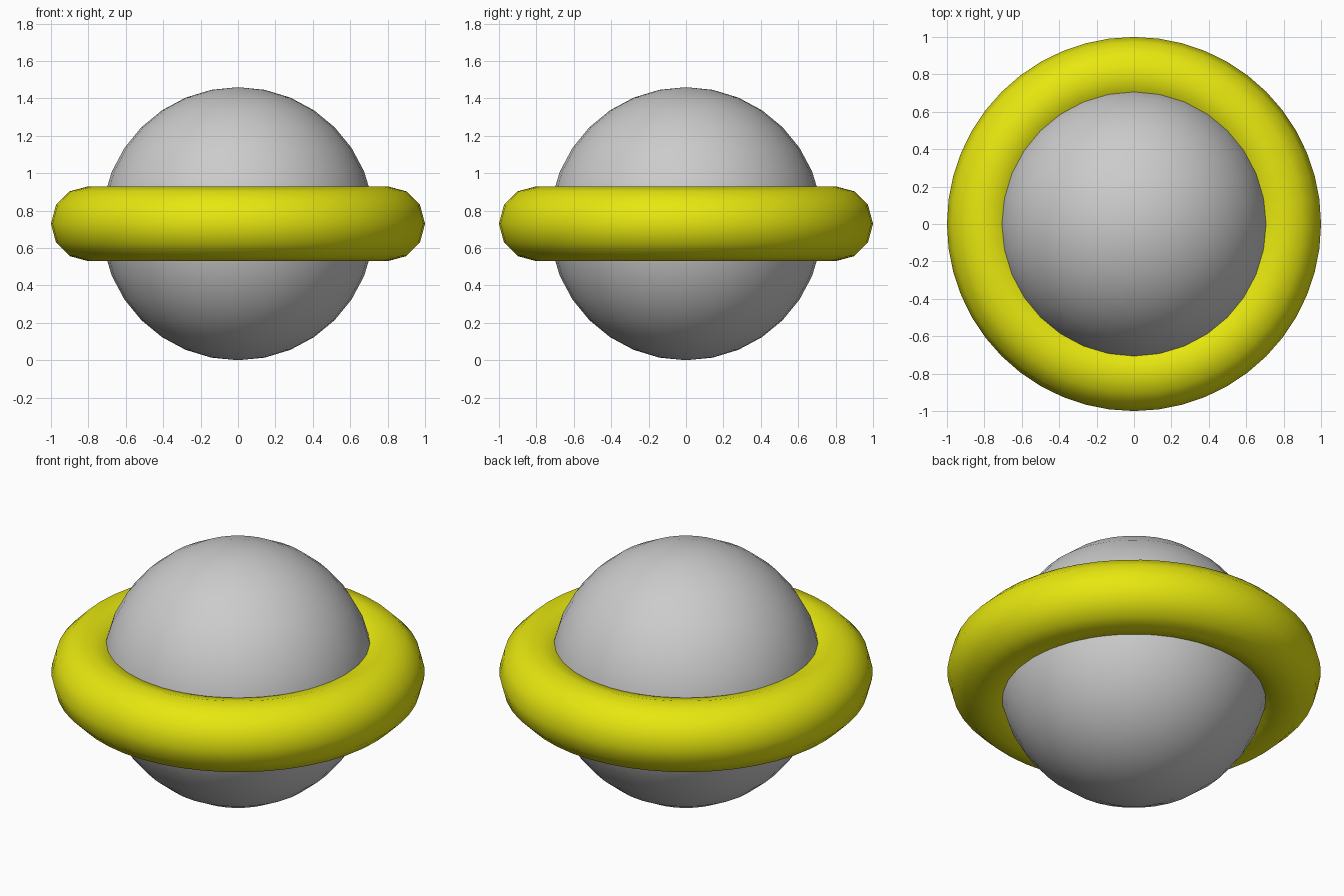
import bpy

if "Cube" in bpy.data.objects:
    bpy.data.objects.remove(bpy.data.objects["Cube"])

CENTRE = (0, 0, 0.73)


def finish(name):
    obj = bpy.context.object
    obj.name = name
    bpy.ops.object.shade_smooth()
    return obj


# Grey ball
bpy.ops.mesh.primitive_uv_sphere_add(segments=32, ring_count=16, radius=0.73, location=CENTRE)
finish("ball")

# Yellow ring around the ball's equator
bpy.ops.mesh.primitive_torus_add(major_segments=48, minor_segments=12,
                                 major_radius=0.8, minor_radius=0.2, location=CENTRE)
ring = finish("ring")
yellow = bpy.data.materials.new("yellow")
yellow.diffuse_color = (0.8, 0.8, 0.005, 1)
yellow.use_nodes = True
yellow.node_tree.nodes["Principled BSDF"].inputs["Base Color"].default_value = yellow.diffuse_color
ring.data.materials.append(yellow)
